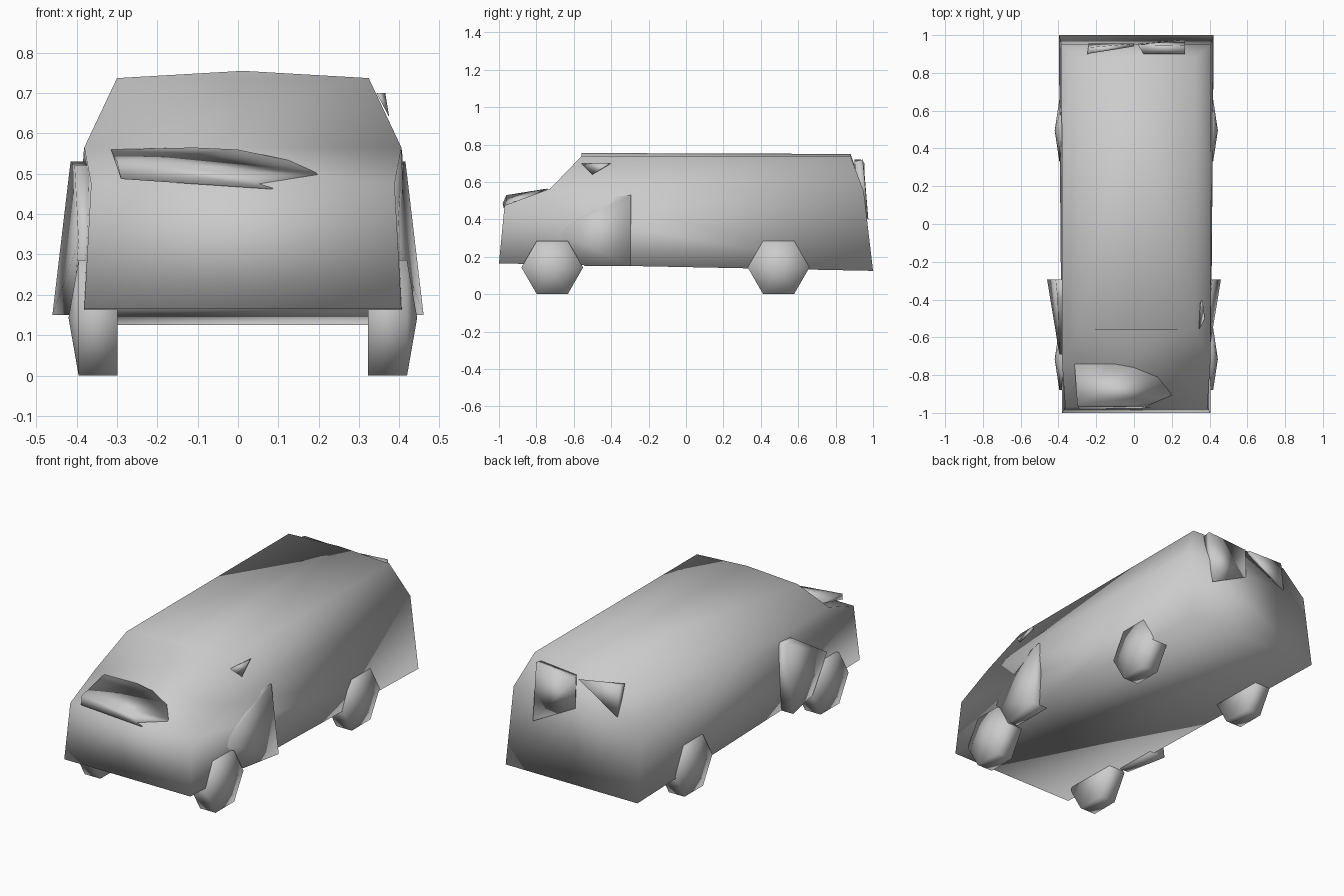
import bpy
import bmesh
from math import cos, sin, pi

default = bpy.data.objects.get("Cube")
if default:
    bpy.data.objects.remove(default)

grey = bpy.data.materials.new("light_grey")
grey.use_nodes = True
tone = (0.6, 0.6, 0.6, 1)
grey.diffuse_color = tone
grey.node_tree.nodes["Principled BSDF"].inputs["Base Color"].default_value = tone


def finish(name, bm):
    """Turn a bmesh into a smooth-shaded object."""
    bmesh.ops.recalc_face_normals(bm, faces=bm.faces)
    for face in bm.faces:
        face.smooth = True
    mesh = bpy.data.meshes.new(name)
    bm.to_mesh(mesh)
    bm.free()
    mesh.materials.append(grey)
    obj = bpy.data.objects.new(name, mesh)
    bpy.context.collection.objects.link(obj)
    return obj


def hull(name, points):
    """Closed solid wrapped around a few corner points."""
    bm = bmesh.new()
    verts = [bm.verts.new(p) for p in points]
    out = bmesh.ops.convex_hull(bm, input=verts)
    loose = [g for g in out["geom_interior"] if isinstance(g, bmesh.types.BMVert)]
    bmesh.ops.delete(bm, geom=loose, context="VERTS")
    return finish(name, bm)


# Body shell: side corners as (half width, y, z), mirrored about the middle
MIDDLE = 0.012
corners = {
    "front_sill": (0.393, -1.0, 0.165),
    "nose": (0.376, -0.97, 0.475),
    "cowl": (0.393, -0.725, 0.565),
    "roof_front": (0.312, -0.56, 0.737),
    "roof_rear": (0.312, 0.88, 0.737),
    "rear_belt": (0.395, 0.95, 0.55),
    "rear_sill": (0.41, 1.0, 0.125),
}
bm = bmesh.new()
left, right = ({n: bm.verts.new((MIDDLE + s * w, y, z)) for n, (w, y, z) in corners.items()}
               for s in (1, -1))
ridge_front = bm.verts.new((MIDDLE, -0.56, 0.755))
ridge_rear = bm.verts.new((MIDDLE, 0.88, 0.75))
for side in (left, right):
    for names in (("front_sill", "nose", "cowl", "rear_belt", "rear_sill"),
                  ("cowl", "roof_front", "roof_rear", "rear_belt")):
        bm.faces.new([side[n] for n in names])
    bm.faces.new((side["roof_front"], ridge_front, ridge_rear, side["roof_rear"]))
for a, b in (("front_sill", "nose"), ("nose", "cowl"),
             ("rear_belt", "rear_sill"), ("rear_sill", "front_sill")):
    bm.faces.new((left[a], left[b], right[b], right[a]))
for low, top, ridge in (("cowl", "roof_front", ridge_front),
                        ("rear_belt", "roof_rear", ridge_rear)):
    bm.faces.new((left[low], left[top], ridge, right[top], right[low]))
finish("body", bm)

# Six-sided wheels with a bulging hub
for end, y in (("front", -0.715), ("rear", 0.495)):
    for label, s in (("left", 1), ("right", -1)):
        ring = [(cos(i * pi / 3), sin(i * pi / 3)) for i in range(6)]
        points = [(MIDDLE + s * x, y + 0.165 * c, 0.143 + 0.165 * h)
                  for x in (0.31, 0.407) for c, h in ring]
        points.append((MIDDLE + s * 0.432, y, 0.143))
        hull(f"{end}_wheel_{label}", points)

# Front doors, ajar at the rear lower corner
door = [(0.46, -0.295, 0.15), (0.415, -0.295, 0.53), (0.405, -0.39, 0.52),
        (0.395, -0.69, 0.33), (0.41, -0.54, 0.15)]
for label, s in (("left", 1), ("right", -1)):
    outer = [(s * x, y, z) for x, y, z in door]
    inner = [(s * 0.36, y, z) for x, y, z in door]
    hull(f"front_door_{label}", outer + inner)

# Raised bonnet panel
hull("bonnet_panel", [
    (-0.315, -0.74, 0.56), (-0.11, -0.74, 0.565), (0, -0.76, 0.56),
    (0.30, -0.88, 0.497), (-0.30, -0.96, 0.53), (0, -0.96, 0.50),
    (-0.29, -0.98, 0.487), (0.08, -0.975, 0.462)])

# Rear windows, tipped out from the tailgate
hull("rear_window_left", [
    (0.02, 0.95, 0.70), (0.27, 0.945, 0.72), (0.27, 0.975, 0.40), (0.02, 0.955, 0.53),
    (0.05, 0.90, 0.69), (0.27, 0.90, 0.71), (0.25, 0.95, 0.42)])
hull("rear_window_right", [
    (-0.25, 0.90, 0.72), (-0.24, 0.935, 0.72), (0.0, 0.955, 0.70),
    (0.0, 0.94, 0.69), (-0.24, 0.955, 0.55), (-0.24, 0.94, 0.55)])

# Small quarter glass at the left windscreen pillar
hull("quarter_glass", [
    (0.343, -0.56, 0.70), (0.36, -0.40, 0.70), (0.365, -0.42, 0.70),
    (0.375, -0.50, 0.64), (0.35, -0.42, 0.69)])
